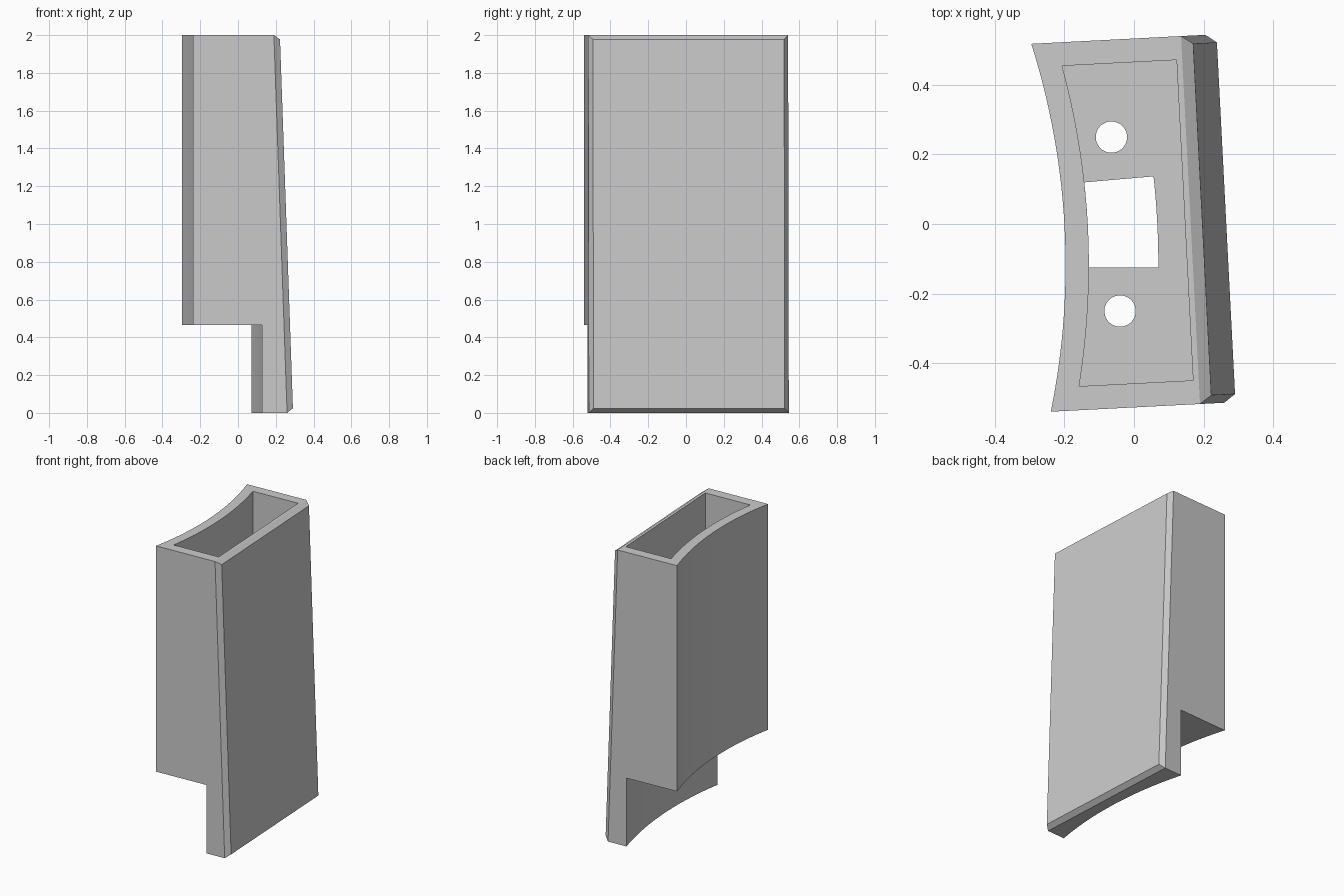
import bpy, bmesh, math
from mathutils import Matrix

cube = bpy.data.objects.get("Cube")
if cube:
    bpy.data.objects.remove(cube, do_unlink=True)

TURN = Matrix.Rotation(math.radians(2.95), 3, 'Z')  # whole part is slightly turned
STEP_Z = 0.465
FLOOR_Z = 0.535
BACK, FRONT = 0.533, -0.527

grey = bpy.data.materials.new("plain grey")
grey.use_nodes = True
grey.diffuse_color = (0.6, 0.6, 0.6, 1)
grey.node_tree.nodes["Principled BSDF"].inputs["Base Color"].default_value = (0.6, 0.6, 0.6, 1)


def arc(mid, radius, y0, y1, steps=32):
    """Shallow arc crossing y = 0 at x = mid, centred far out on -x."""
    ys = [y0 + (y1 - y0) * i / steps for i in range(steps + 1)]
    return [(mid - radius + math.sqrt(radius * radius - y * y), y) for y in ys]


def circle(x, y, r, n=48):
    return [(x + r * math.cos(2 * math.pi * i / n),
             y + r * math.sin(2 * math.pi * i / n)) for i in range(n)]


def prism(name, outline, z0, z1, lean=0.0, chamfer=0.0):
    """Upright prism; the two last points lean out at the foot and their wall gets a raised chamfer."""
    bm = bmesh.new()
    n = len(outline)
    low = [bm.verts.new((x + (lean if i >= n - 2 else 0), y, z0)) for i, (x, y) in enumerate(outline)]
    top = [bm.verts.new((x, y, z1)) for x, y in outline]
    bm.faces.new(low[::-1])
    bm.faces.new(top)
    walls = [bm.faces.new((low[i], low[(i + 1) % n], top[(i + 1) % n], top[i])) for i in range(n)]
    bmesh.ops.recalc_face_normals(bm, faces=bm.faces)
    if chamfer:
        bm.normal_update()
        bmesh.ops.inset_region(bm, faces=[walls[n - 2]], thickness=chamfer, depth=chamfer)
    bmesh.ops.rotate(bm, verts=bm.verts, cent=(0, 0, 0), matrix=TURN)
    mesh = bpy.data.meshes.new(name)
    bm.to_mesh(mesh)
    bm.free()
    mesh.materials.append(grey)
    obj = bpy.data.objects.new(name, mesh)
    bpy.context.collection.objects.link(obj)
    return obj


def cut(target, cutter):
    mod = target.modifiers.new("cut", 'BOOLEAN')
    mod.operation = 'DIFFERENCE'
    mod.solver = 'EXACT'
    mod.object = cutter
    bpy.ops.object.modifier_apply(modifier=mod.name)
    bpy.data.objects.remove(cutter, do_unlink=True)


# Housing: curved inner wall, leaning outer wall with a chamfered raised face
body = prism("housing", arc(-0.2, 2.11, BACK, FRONT) + [(0.163, FRONT), (0.163, BACK)],
             0, 2, lean=0.07, chamfer=0.033)
bpy.context.view_layer.objects.active = body
body.select_set(True)

# Step below the housing, leaving a thin curved skirt
cut(body, prism("step_cutter", arc(0.159, 2.41, 0.7, -0.7) + [(-0.7, -0.7), (-0.7, 0.7)], -0.2, STEP_Z))

# Deep open pocket
cut(body, prism("pocket_cutter", arc(-0.133, 2.175, 0.465, -0.458) + [(0.1465, -0.458), (0.1465, 0.465)],
                FLOOR_Z, 2.2))

# Window and two round holes through the pocket floor
window = arc(-0.133, 2.175, 0.127, -0.119, 10) + arc(0.067, 2.38, -0.129, 0.134, 10)
cut(body, prism("window_cutter", window, 0.35, FLOOR_Z + 0.1))
for x, y in ((-0.052, 0.253), (-0.053, -0.248)):
    cut(body, prism("hole_cutter", circle(x, y, 0.045), 0.35, FLOOR_Z + 0.1))

bpy.ops.object.shade_smooth_by_angle(angle=math.radians(25))
